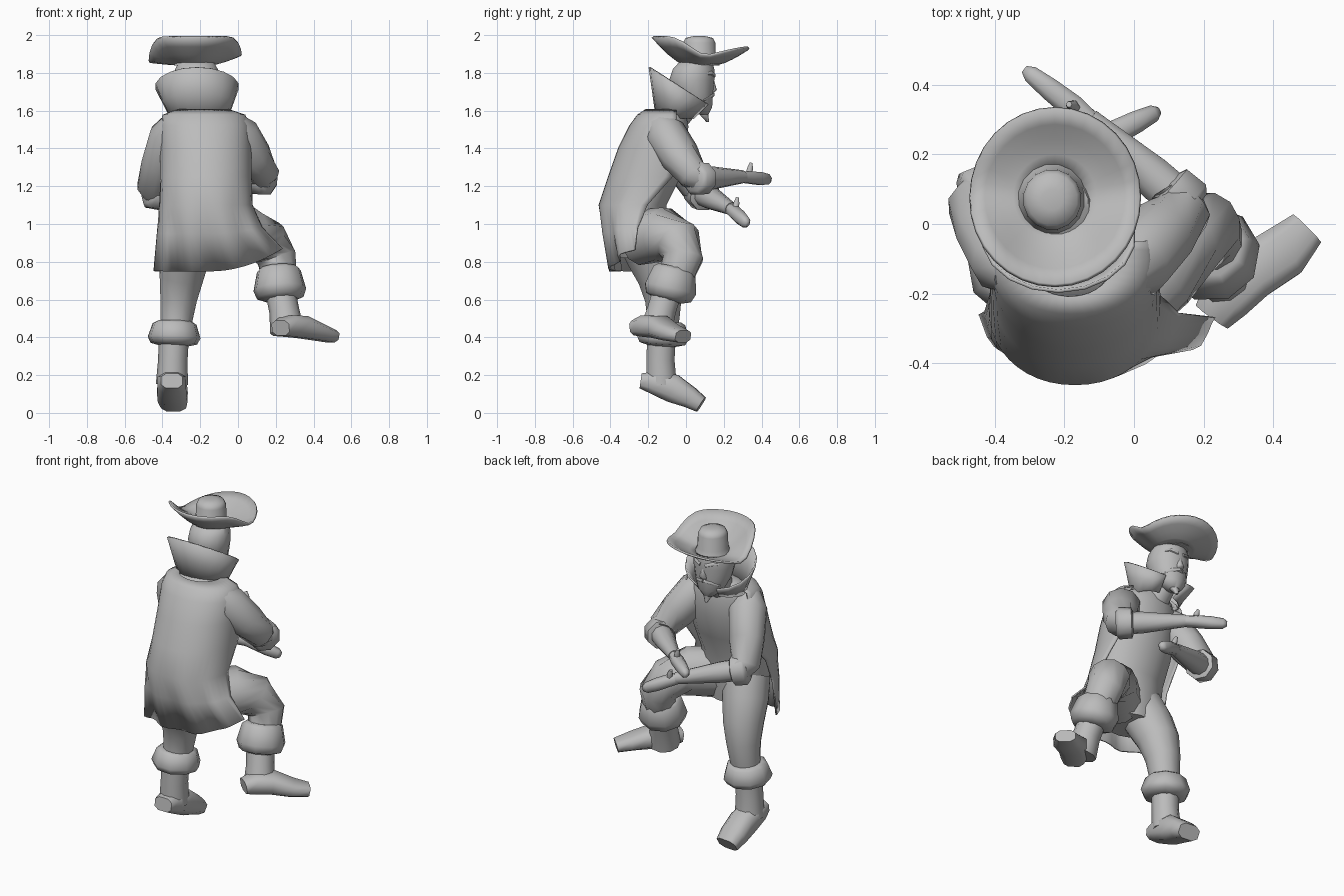
import bpy, bmesh
from math import sin, cos, pi, copysign
from mathutils import Vector

if "Cube" in bpy.data.objects:
    bpy.data.objects.remove(bpy.data.objects["Cube"])

grey = bpy.data.materials.new("plain_grey")
grey.use_nodes = True
tone = (0.5, 0.5, 0.5, 1)
grey.diffuse_color = tone
grey.node_tree.nodes["Principled BSDF"].inputs["Base Color"].default_value = tone


def skin(name, rings, closed=True, caps=True, thick=0):
    """Bridge equal-length rings of points into one smooth object."""
    bm = bmesh.new()
    rows = [[bm.verts.new(p) for p in ring] for ring in rings]
    n = len(rows[0])
    for a, b in zip(rows, rows[1:]):
        for i in range(n if closed else n - 1):
            j = (i + 1) % n
            bm.faces.new((a[i], a[j], b[j], b[i]))
    if caps:
        bm.faces.new(rows[0][::-1])
        bm.faces.new(rows[-1])
    bmesh.ops.recalc_face_normals(bm, faces=bm.faces)
    mesh = bpy.data.meshes.new(name)
    bm.to_mesh(mesh)
    bm.free()
    mesh.materials.append(grey)
    ob = bpy.data.objects.new(name, mesh)
    bpy.context.collection.objects.link(ob)
    bpy.ops.object.select_all(action="DESELECT")
    ob.select_set(True)
    bpy.context.view_layer.objects.active = ob
    bpy.ops.object.shade_smooth_by_angle(angle=pi / 3)
    if thick:
        mod = ob.modifiers.new("thickness", "SOLIDIFY")
        mod.thickness = thick
        mod.offset = 0
    return ob


def bulge(t, box):
    """Push a sine or cosine outward; box below 1 squares the outline."""
    return copysign(abs(t) ** box, t)


def oval(c, u, v, n=12, box=1.0):
    """Ring of n points around c."""
    angles = [2 * pi * (i + .5) / n for i in range(n)]
    return [Vector(c) + u * bulge(cos(a), box) + v * bulge(sin(a), box) for a in angles]


def stack(name, levels, n=16, box=1.0):
    """Horizontal ovals: x, y, z, half width, half depth."""
    return skin(name, [oval(l[:3], Vector((l[3], 0, 0)), Vector((0, l[4], 0)), n, box)
                       for l in levels])


def tube(name, path, n=10, box=1.0, up=(0, 0, 1)):
    """Sweep along points: x, y, z, half width, half height."""
    pts = [Vector(p[:3]) for p in path]
    rings = []
    for i, p in enumerate(path):
        d = (pts[min(i + 1, len(pts) - 1)] - pts[max(i - 1, 0)]).normalized()
        side = d.cross(Vector(up)).normalized()
        rings.append(oval(pts[i], side * p[3], side.cross(d) * p[-1], n, box))
    return skin(name, rings)


# Torso and hips
stack("torso", [
    (-.17, -.24, .82, .15, .13), (-.17, -.26, .95, .205, .16), (-.17, -.265, 1.1, .225, .165),
    (-.17, -.2, 1.25, .225, .175), (-.17, -.155, 1.4, .22, .165), (-.175, -.12, 1.52, .2, .135),
    (-.18, -.1, 1.58, .16, .1), (-.19, -.08, 1.61, .1, .07)])

# Coat: x, y, half width, depth of back, height, wrap to the front, fold depth
coat = [(-.185, -.09, .13, .12, 1.605, .3, 0), (-.18, -.1, .215, .155, 1.575, .3, 0),
        (-.175, -.11, .235, .185, 1.52, .35, 0), (-.17, -.13, .237, .225, 1.4, .45, 0),
        (-.17, -.17, .238, .238, 1.25, .4, 0), (-.17, -.24, .243, .218, 1.1, .15, 0),
        (-.15, -.25, .275, .185, .95, 0, .01), (-.105, -.26, .338, .135, .75, 0, .018)]
rows = []
for cx, cy, rx, ry, z, wrap, fold in coat:
    row = []
    for i in range(25):
        a = pi - wrap + (pi + 2 * wrap) * i / 24
        x = cx + bulge(cos(a), .95) * rx
        lift = max(0, x + .15) ** 2 if z < 1 else 0
        row.append(Vector((x, cy + bulge(sin(a), .95) * ry + fold * sin(i * 1.2),
                           z + lift * (.8 if z < .8 else .4))))
    rows.append(row)
skin("coat", rows, closed=False, caps=False, thick=.01)

# High flared collar, open at the front
rows = []
for t in (0, .5, 1):
    row = []
    for i in range(17):
        a = pi / 2 + .35 + (2 * pi - .7) * i / 16
        top = 1.63 + .1 * (1 - sin(a))
        row.append(Vector((-.205 - .012 * t + cos(a) * (.15 + .068 * t),
                           -.055 + .02 * t + sin(a) * (.1 + .058 * t),
                           1.56 + (top - 1.56) * t)))
    rows.append(row)
skin("collar", rows, closed=False, caps=False, thick=.01)

# Head, face details and neck
tube("neck", [(-.2, -.08, 1.54, .08), (-.21, -.01, 1.62, .075), (-.22, .03, 1.7, .07)])
stack("head", [(-.22, .085, 1.58, .04, .035), (-.22, .065, 1.62, .08, .075),
               (-.22, .04, 1.69, .108, .105), (-.22, .03, 1.76, .12, .122),
               (-.22, .04, 1.82, .115, .112), (-.22, .055, 1.865, .09, .085)])
stack("nose", [(-.22, .135, 1.695, .024, .015), (-.22, .14, 1.71, .025, .025),
               (-.22, .135, 1.75, .014, .018), (-.22, .13, 1.79, .01, .012)], 8)
stack("goatee", [(-.22, .115, 1.54, .008, .008), (-.22, .095, 1.58, .03, .025),
                 (-.22, .095, 1.63, .035, .035)], 8)
for s, label in ((1, "left"), (-1, "right")):
    tube(label + "_moustache", [(-.22, .14, 1.685, .014), (-.22 + s * .045, .125, 1.675, .014),
                                (-.22 + s * .085, .095, 1.655, .004)], 6)
    tube(label + "_brow", [(-.22 + s * .015, .145, 1.785, .014), (-.22 + s * .06, .13, 1.8, .014),
                           (-.22 + s * .095, .09, 1.79, .006)], 6)

# Hat: brim turned up steeply behind and gently in front
rows = []
for t in (0, .25, .5, .75, 1):
    row = []
    for i in range(32):
        a = 2 * pi * i / 32
        back = min(1, max(0, .28 - sin(a)) / 1.0)
        front = max(0, sin(a))
        rim = (1.86 + .02 * cos(a) * (1 - back) + .072 * front
               + .13 * back * back * (3 - 2 * back))
        r = .08 + .165 * t
        row.append(Vector((-.227 + cos(a) * r, .078 + sin(a) * (r + .01 * t),
                           1.845 + (rim - 1.845) * t ** 1.4)))
    rows.append(row)
skin("hat_brim", rows, caps=False, thick=.012)
stack("hat_crown", [(-.235, .07, 1.84, .105, .11), (-.235, .07, 1.88, .087, .09),
                    (-.235, .07, 1.96, .084, .087), (-.235, .07, 1.985, .072, .074),
                    (-.235, .07, 1.995, .03, .03)])

# Arms: sleeve, turned cuff, forearm, hand and thumb
arms = {
    "left": [(0, -.11, 1.475), (.15, .05, 1.24), (-.13, .3, 1.25), (-.315, .445, 1.235)],
    "right": [(-.36, -.1, 1.465), (-.46, .07, 1.17), (-.1, .24, 1.08), (.07, .325, 1.0)],
}
for label, joints in arms.items():
    shoulder, elbow, wrist, tip = (Vector(j) for j in joints)
    fore = (wrist - elbow).normalized()
    out = (elbow - shoulder).normalized()
    tube(label + "_sleeve", [
        (*(shoulder - out * .09), .07), (*shoulder, .112), (*shoulder.lerp(elbow, .5), .105),
        (*(elbow - out * .03), .085), (*(elbow + fore * .05), .08)])
    tube(label + "_cuff", [(*(elbow - fore * .02), .07), (*elbow, .092),
                           (*(elbow + fore * .07), .088), (*(elbow + fore * .08), .06)], 8)
    tube(label + "_forearm", [(*elbow, .065), (*elbow.lerp(wrist, .35), .062),
                              (*elbow.lerp(wrist, .8), .043), (*wrist, .035)])
    tube(label + "_hand", [
        (*(wrist - fore * .03), .03, .03), (*wrist.lerp(tip, .25), .038, .034),
        (*wrist.lerp(tip, .6), .034, .036), (*wrist.lerp(tip, .9), .026, .03), (*tip, .012, .015)],
        8, .8)
    root = wrist.lerp(tip, .2)
    tube(label + "_thumb", [(*root, .02), (*(root + Vector((-.01, .01, .045))), .018),
                            (*(root + Vector((-.02, .015, .075))), .009)], 6, up=(1, 0, 0))

# Legs: trousers, boot cuff, boot shaft and foot
legs = {
    "left": [(-.07, -.24, .93, .15), (.06, -.12, .945, .145), (.15, -.04, .905, .125),
             (.205, -.015, .82, .108), (.22, -.055, .72, .095), (.23, -.1, .62, .08)],
    "right": [(-.25, -.24, .95, .14), (-.28, -.19, .84, .135), (-.3, -.14, .72, .12),
              (-.315, -.12, .6, .1), (-.325, -.12, .5, .088), (-.335, -.13, .4, .08)],
}
cuffs = {"left": [(.215, -.06, .77), (.225, -.1, .595)],
         "right": [(-.335, -.12, .485), (-.34, -.13, .355)]}
shafts = {"left": [(.225, -.1, .64, .08), (.245, -.13, .54, .08), (.26, -.16, .43, .09)],
          "right": [(-.34, -.13, .4, .08), (-.345, -.135, .28, .078), (-.35, -.13, .15, .085)]}
feet = {
    "left": [(.225, -.265, .45, .06, .042), (.265, -.21, .46, .08, .06),
             (.335, -.14, .455, .085, .062), (.43, -.08, .425, .082, .045),
             (.495, -.015, .405, .06, .035)],
    "right": [(-.35, -.24, .17, .06, .042), (-.35, -.17, .16, .08, .065),
              (-.35, -.07, .13, .082, .08), (-.345, .02, .082, .083, .06),
              (-.34, .08, .044, .07, .046)],
}
for label in legs:
    tube(label + "_trouser", legs[label], 12, up=(1, 0, 0))
    top, low = (Vector(c) for c in cuffs[label])
    tube(label + "_boot_cuff", [
        (*top, .095), (*top.lerp(low, .1), .118), (*top.lerp(low, .65), .142),
        (*top.lerp(low, .9), .125), (*low, .075)], 9, up=(1, 0, 0))
    tube(label + "_boot_shaft", shafts[label], 10, up=(1, 0, 0))
    tube(label + "_boot_foot", feet[label], 8, .7)
